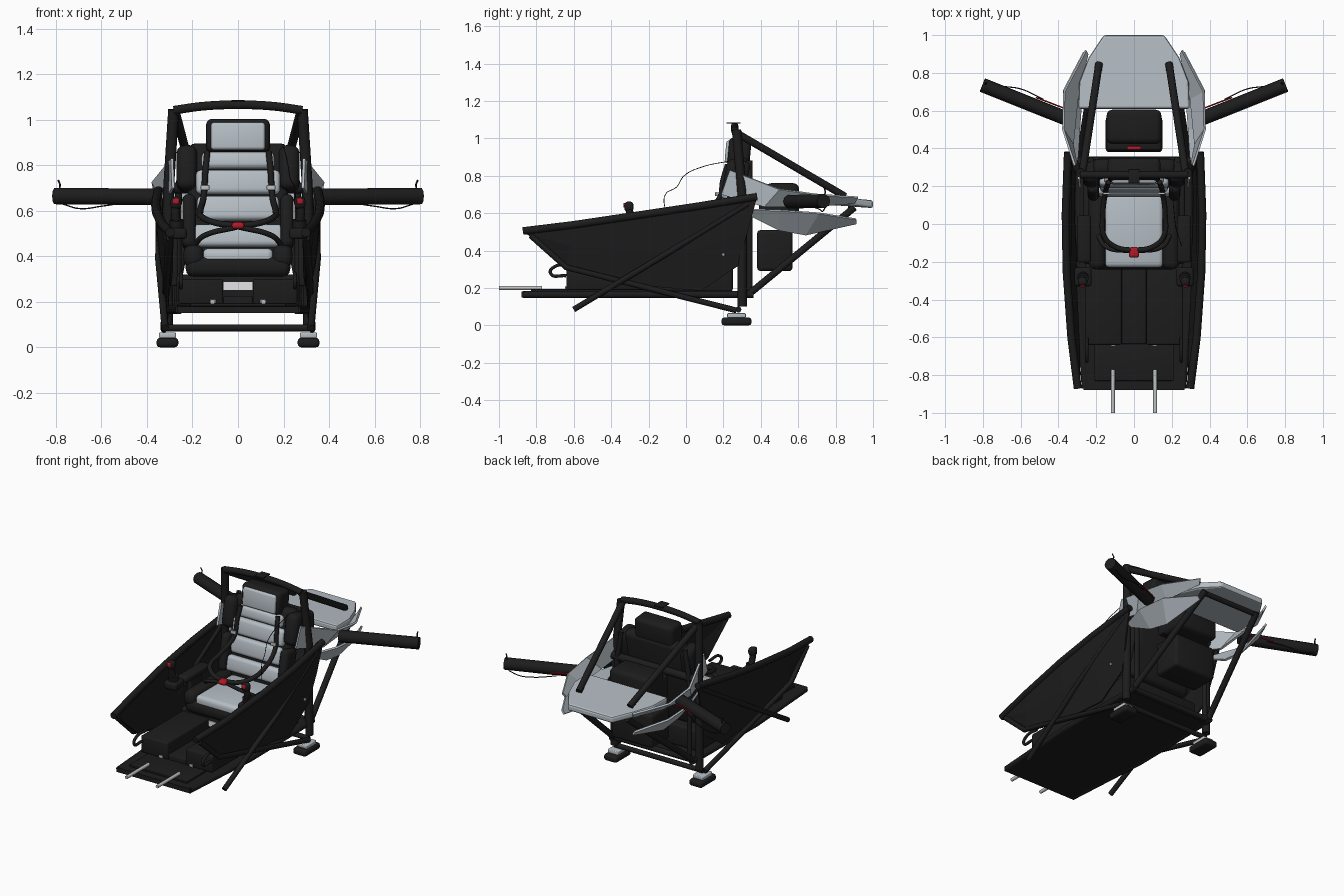
import bpy, bmesh, math
from mathutils import Matrix

cube = bpy.data.objects.get("Cube")
if cube:
    bpy.data.objects.remove(cube)


def material(name, rgb):
    m = bpy.data.materials.new(name)
    m.use_nodes = True
    m.diffuse_color = (*rgb, 1)
    m.node_tree.nodes["Principled BSDF"].inputs["Base Color"].default_value = (*rgb, 1)
    return m


BLACK = material("black", (0.012, 0.012, 0.012))
CLOTH = material("charcoal_cloth", (0.012, 0.012, 0.012))
SILVER = material("silver_grey", (0.46, 0.51, 0.55))
STEEL = material("steel", (0.52, 0.54, 0.55))
RED = material("red", (0.45, 0.01, 0.02))
WHITE = material("white", (1.0, 0.97, 1.0))
SIDES = (("left", 1), ("right", -1))


def flip(p, s):
    return (p[0] * s, p[1], p[2])


def link(name, data, mat):
    ob = bpy.data.objects.new(name, data)
    bpy.context.collection.objects.link(ob)
    data.materials.append(mat)
    return ob


def tube(name, pts, r, mat=BLACK, smooth=False):
    """Round bar through a few points."""
    cu = bpy.data.curves.new(name, "CURVE")
    cu.dimensions = "3D"
    cu.bevel_depth, cu.bevel_resolution, cu.use_fill_caps = r, 3, True
    cu.resolution_u = 8
    if smooth:
        sp = cu.splines.new("BEZIER")
        sp.bezier_points.add(len(pts) - 1)
        for b, p in zip(sp.bezier_points, pts):
            b.co = p
            b.handle_left_type = b.handle_right_type = "AUTO"
    else:
        sp = cu.splines.new("POLY")
        sp.points.add(len(pts) - 1)
        for b, p in zip(sp.points, pts):
            b.co = (*p, 1)
    return link(name, cu, mat)


def box(name, center, size, mat=BLACK, bevel=0.01, tilt=0.0):
    """Rounded box, tilted about x in degrees."""
    bm = bmesh.new()
    bmesh.ops.create_cube(bm, size=1, matrix=Matrix.Diagonal((*size, 1)))
    if bevel:
        bmesh.ops.bevel(bm, geom=bm.edges[:], offset=bevel, segments=3,
                        profile=0.5, affect="EDGES")
    me = bpy.data.meshes.new(name)
    bm.to_mesh(me)
    bm.free()
    ob = link(name, me, mat)
    ob.location = center
    ob.rotation_euler.x = math.radians(tilt)
    me.shade_smooth()
    me.set_sharp_from_angle(angle=math.radians(40))
    return ob


def sheet(name, rows, mat, thick):
    """Skin between two or more equal rows of points, given a thickness."""
    n = len(rows[0])
    verts = [p for row in rows for p in row]
    faces = [(r * n + i, r * n + i + 1, r * n + n + i + 1, r * n + n + i)
             for r in range(len(rows) - 1) for i in range(n - 1)]
    me = bpy.data.meshes.new(name)
    me.from_pydata(verts, [], faces)
    ob = link(name, me, mat)
    mod = ob.modifiers.new("thickness", "SOLIDIFY")
    mod.thickness, mod.offset = thick, 0
    return ob


def both(name, pts, *args, **kw):
    for side, s in SIDES:
        tube(f"{side}_{name}", [flip(p, s) for p in pts], *args, **kw)


def both_box(name, c, size, *args, **kw):
    for side, s in SIDES:
        box(f"{side}_{name}", flip(c, s), size, *args, **kw)


def both_sheet(name, rows, *args):
    for side, s in SIDES:
        sheet(f"{side}_{name}", [[flip(p, s) for p in row] for row in rows], *args)


# Floor and front deck
sheet("floor", [[(-w, y, .165), (w, y, .165)]
                for w, y in ((.268, -.88), (.3, -.3), (.29, .33))], BLACK, .03)
both("floor_rail", [(.258, -.87, .165), (.297, -.3, .165), (.29, .36, .165)], .019)
box("front_deck", (0, -.73, .187), (.42, .2, .014), CLOTH, .004)
box("centre_tunnel", (0, -.42, .2), (.13, .43, .05), CLOTH, .006)
both_box("foot_box", (.163, -.42, .245), (.195, .44, .11), BLACK, .01)
both("deck_prong", [(.112, -1, .2), (.112, -.77, .2)], .011, STEEL)
both_box("deck_clip", (.11, -.643, .2), (.025, .006, .02), STEEL, .002)

# Side panels and their rails
rail = [(.298, -.87, .505), (.332, -.6, .538), (.357, -.25, .59), (.362, .05, .635),
        (.35, .38, .688)]
lower = [(.288, -.85, .49), (.292, -.64, .31), (.31, -.25, .215), (.318, .08, .185),
         (.315, .28, .32)]
mid = [((a[0] + b[0]) / 2 + .006, (a[1] + b[1]) / 2, (a[2] + b[2]) / 2)
       for a, b in zip(rail, lower)]
both("top_rail", rail, .021)
both_sheet("side_panel", (rail, mid, lower), CLOTH, .01)
both("long_brace", [(.3, -.83, .48), (.314, -.64, .31), (.325, .27, .08)], .016)
both("cross_brace", [(.32, -.6, .085), (.348, -.1, .385), (.345, .33, .65)], .016)
both_box("panel_stud", (.348, .2, .378), (.012, .016, .016), STEEL, .003)

# Roll cage
both("cage_post", [(.31, .3, .1), (.305, .3, .7), (.283, .27, 1.045)], .025)
both("inner_post", [(.265, .34, .16), (.262, .34, .7), (.23, .34, .88)], .016)
both("upper_stay", [(.275, .26, 1.035), (.185, .85, .69)], .02)
both("lower_stay", [(.29, .34, .17), (.2, .9, .63)], .019)
tube("roll_bar", [(-.283, .26, 1.042), (-.15, .26, 1.06), (0, .26, 1.066),
                  (.15, .26, 1.06), (.283, .26, 1.042)], .02, smooth=True)
box("roll_bar_plate", (0, .253, 1.082), (.06, .075, .008), BLACK, .002)
tube("lower_cross_bar", [(-.32, .28, .085), (.32, .28, .085)], .016)
tube("rear_cross_bar", [(-.29, .34, .17), (.29, .34, .17)], .018)
tube("seat_cross_bar", [(-.3, .33, .7), (.3, .33, .7)], .025)
tube("tail_cross_bar", [(-.2, .88, .625), (.2, .88, .625)], .016)

# Feet
both_box("foot_pad", (.31, .27, .021), (.095, .16, .042), BLACK, .015)
both_box("foot_mount", (.31, .27, .053), (.075, .1, .024), SILVER, .005)

# Rear hood, a faceted slab with softened rim
bm = bmesh.new()
outline = [(.295, .61, .69), (.29, .75, .688), (.24, .88, .685), (.16, 1, .668)]
ring = [bm.verts.new(p) for p in outline] + [bm.verts.new(flip(p, -1)) for p in outline[::-1]]
slab = bmesh.ops.extrude_face_region(bm, geom=[bm.faces.new(ring)], use_keep_orig=True)
bmesh.ops.translate(bm, verts=[g for g in slab["geom"] if isinstance(g, bmesh.types.BMVert)],
                    vec=(0, 0, -.042))
bmesh.ops.recalc_face_normals(bm, faces=bm.faces[:])
hood_mesh = bpy.data.meshes.new("rear_hood")
bm.to_mesh(hood_mesh)
bm.free()
hood = link("rear_hood", hood_mesh, SILVER)
rim = hood.modifiers.new("rim", "BEVEL")
rim.width, rim.segments = .012, 2

# Side fins
both_sheet("upper_fin", ([(.29, .235, .83), (.375, .5, .728), (.37, .7, .7), (.255, .92, .685)],
                         [(.285, .19, .7), (.325, .42, .635), (.3, .66, .635), (.245, .9, .655)]),
           SILVER, .012)
both_sheet("lower_fin", ([(.315, .32, .62), (.375, .5, .615), (.37, .71, .6), (.265, .91, .568)],
                         [(.3, .34, .59), (.29, .5, .51), (.28, .64, .485), (.25, .91, .545)]),
           SILVER, .012)

# Rotor arms with cables
both("rotor_arm", [(.35, .555, .661), (.803, .736, .665)], .038)
both("arm_cable", [(.48, .66, .64), (.6, .715, .62), (.7, .73, .61), (.77, .745, .63)],
     .003, smooth=True)
both("arm_red_cable", [(.35, .605, .655), (.44, .64, .66), (.52, .67, .65)], .004, RED, True)
both("arm_pin", [(.785, .74, .69), (.782, .745, .715), (.79, .74, .735)], .004)

# Power boxes behind the seat
box("battery_box", (0, .475, .4), (.3, .19, .22), BLACK, .02)
box("top_box", (0, .515, .655), (.29, .18, .21), BLACK, .03)
box("box_ledge", (0, .44, .64), (.29, .1, .15), BLACK, .015)
box("box_handle", (0, .402, .712), (.07, .02, .012), RED, .004)

# Seat
box("seat_base", (0, .02, .25), (.54, .46, .14), BLACK, .015)
box("front_label", (0, -.212, .27), (.128, .006, .035), WHITE, 0)
box("seat_pan", (0, -.03, .355), (.46, .42, .09), CLOTH, .035)
box("seat_cushion", (0, -.035, .395), (.31, .39, .08), SILVER, .025)
both_box("seat_bolster", (.195, -.03, .4), (.09, .42, .1), CLOTH, .035)
TILT = -11
box("seat_back", (0, .255, .62), (.44, .09, .56), CLOTH, .035, tilt=TILT)
for i, (z, w, h) in enumerate(((.49, .4, .1), (.61, .36, .11), (.725, .37, .108), (.82, .32, .075))):
    box(f"back_cushion_{i + 1}", (0, .205 + (z - .62) * .2, z), (w, .06, h),
        SILVER, .022, tilt=TILT)
both_box("shoulder_bolster", (.225, .27, .785), (.09, .13, .2), CLOTH, .035, tilt=TILT)
both_box("back_bolster", (.215, .2, .55), (.06, .12, .24), CLOTH, .028, tilt=TILT)
box("headrest", (0, .285, .927), (.28, .12, .148), CLOTH, .025, tilt=-5)
box("headrest_cushion", (0, .226, .928), (.238, .03, .12), SILVER, .013, tilt=-5)

# Harness
both("shoulder_strap", [(.135, .222, .86), (.143, .198, .78), (.15, .172, .67),
                        (.165, .05, .6), (.155, -.07, .57), (.09, -.125, .545),
                        (0, -.14, .535)], .014, CLOTH, True)
both("lap_strap", [(.19, -.06, .45), (.15, -.12, .49), (0, -.145, .53)], .012, CLOTH, True)
both_box("strap_buckle", (.145, .162, .702), (.038, .012, .022), STEEL, .003)
box("harness_release", (0, -.15, .535), (.055, .055, .03), RED, .013)

# Armrests and control sticks
both_box("armrest", (.265, -.08, .5), (.075, .25, .04), CLOTH, .015)
both_box("armrest_support", (.28, -.05, .38), (.03, .12, .22), BLACK, .008)
both_box("stick_base", (.27, -.28, .5), (.09, .1, .05), BLACK, .015)
both("stick_boot", [(.27, -.28, .51), (.27, -.29, .56)], .03)
both("control_stick", [(.27, -.285, .54), (.275, -.3, .6), (.272, -.305, .63)], .02,
     smooth=True)
both_box("stick_head", (.272, -.305, .635), (.05, .05, .055), BLACK, .02)
both_box("stick_button", (.272, -.328, .642), (.028, .014, .026), RED, .006)

# Loose cables
both("box_cable", [(.25, -.6, .32), (.25, -.7, .315), (.25, -.725, .28), (.25, -.64, .265)],
     .009, smooth=True)
tube("headset_cable", [(.2, .24, .88), (.21, .08, .845), (.22, -.01, .8), (.23, -.05, .74),
                       (.25, -.11, .7), (.25, -.11, .6)], .002, smooth=True)
